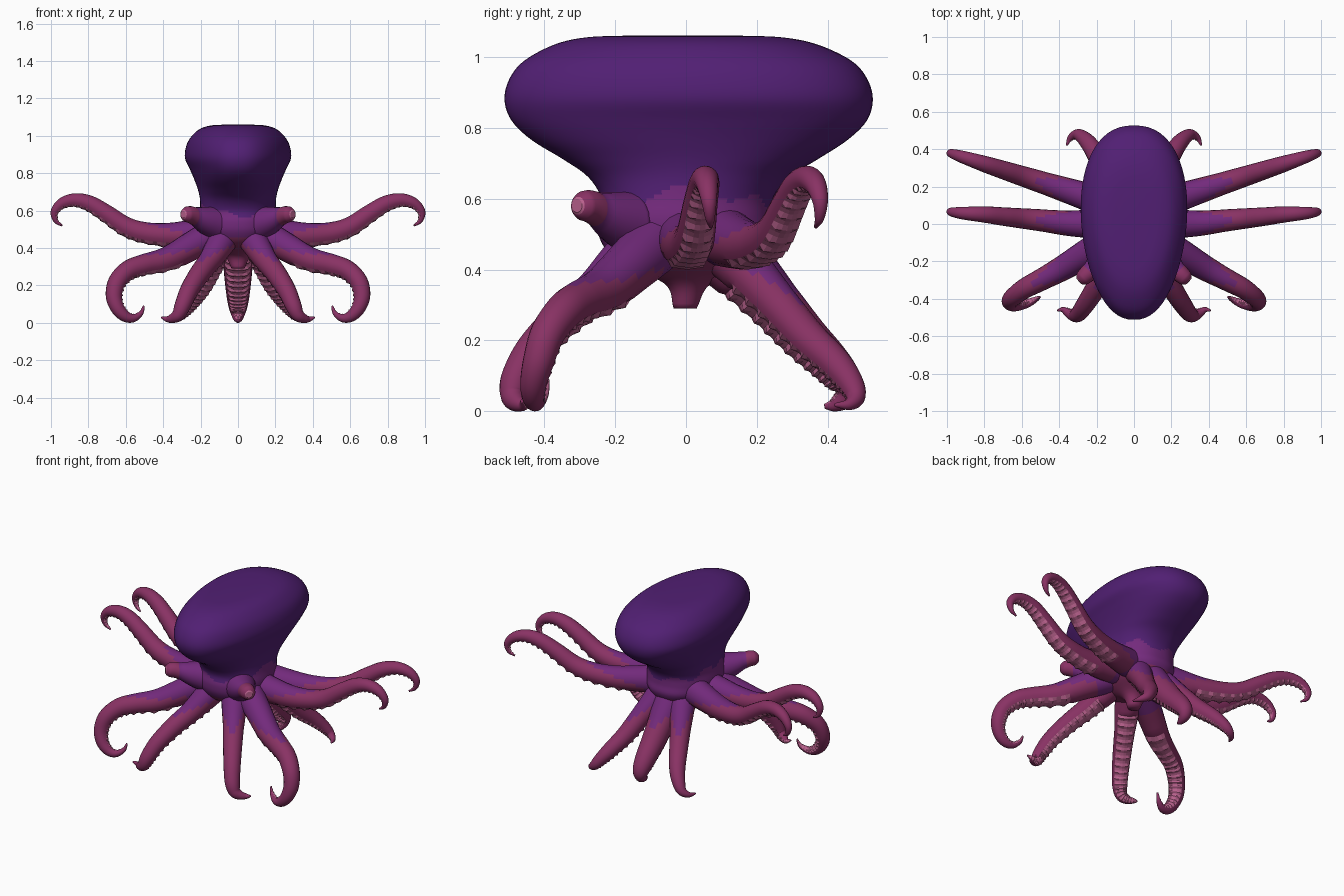
import bpy, bmesh, math
from mathutils import Vector

if "Cube" in bpy.data.objects:
    bpy.data.objects.remove(bpy.data.objects["Cube"])


def material(name, rgb):
    m = bpy.data.materials.new(name)
    lin = [((c / 255 + 0.055) / 1.055) ** 2.4 for c in rgb]
    m.diffuse_color = (*lin, 1)
    m.use_nodes = True
    m.node_tree.nodes["Principled BSDF"].inputs["Base Color"].default_value = m.diffuse_color
    return m


MATS = [material("dark purple", (81, 31, 115)),
        material("mid purple", (115, 42, 124)),
        material("arm pink", (137, 50, 100)),
        material("sucker pink", (186, 98, 142))]
DARK, MID, ARM, SUCKER = range(4)


def spline(pts, t):
    """Catmull-Rom point on a list of tuples, t in 0..1"""
    n = len(pts) - 1
    i = min(int(t * n), n - 1)
    u = t * n - i
    p1, p2 = Vector(pts[i]), Vector(pts[i + 1])
    p0 = Vector(pts[i - 1]) if i > 0 else p1 * 2 - p2
    p3 = Vector(pts[i + 2]) if i + 2 <= n else p2 * 2 - p1
    return 0.5 * (2 * p1 + (p2 - p0) * u + (2 * p0 - 5 * p1 + 4 * p2 - p3) * u * u
                  + (3 * p1 - p0 - 3 * p2 + p3) * u ** 3)


def ramp(table, t):
    for (a, ra), (b, rb) in zip(table, table[1:]):
        if t <= b:
            return ra + (rb - ra) * (t - a) / (b - a)
    return table[-1][1]


def loft(name, rings, rule):
    """Skin closed rings; rule(ring, side, centre) returns the material index"""
    bm = bmesh.new()
    vr = [[bm.verts.new(co) for co in r] for r in rings]
    k = len(rings[0])
    for i in range(len(vr) - 1):
        for j in range(k):
            q = (vr[i][j], vr[i][(j + 1) % k], vr[i + 1][(j + 1) % k], vr[i + 1][j])
            f = bm.faces.new(q)
            f.material_index = rule(i, j, f.calc_center_median())
            f.smooth = f.material_index != SUCKER
    for ring, i in ((vr[0], 0), (vr[-1], len(vr) - 1)):
        f = bm.faces.new(ring)
        f.material_index = rule(i, 0, f.calc_center_median())
        f.smooth = True
    bmesh.ops.recalc_face_normals(bm, faces=bm.faces)
    me = bpy.data.meshes.new(name)
    bm.to_mesh(me)
    bm.free()
    for m in MATS:
        me.materials.append(m)
    ob = bpy.data.objects.new(name, me)
    bpy.context.collection.objects.link(ob)
    return ob


# mantle and body: egg-shaped sections (z, front y, back y, half width, egg factor)
SECTIONS = [(1.06, -.16, .14, .07, .1), (1.055, -.28, .27, .145, .13),
            (1.035, -.37, .37, .205, .13), (.99, -.455, .465, .252, .13),
            (.94, -.497, .51, .276, .13), (.88, -.512, .527, .281, .13),
            (.82, -.492, .51, .255, .12), (.765, -.435, .455, .232, .1),
            (.71, -.345, .37, .213, .08), (.66, -.275, .29, .203, .05),
            (.60, -.24, .245, .203, 0), (.54, -.25, .24, .21, 0),
            (.48, -.24, .245, .2, 0), (.42, -.19, .20, .15, 0),
            (.36, -.06, .07, .07, 0), (.29, -.035, .03, .035, 0)]
SIDES, ROWS = 64, 75
rings = []
for i in range(ROWS + 1):
    z, yf, yb, rx, egg = [spline([(s[c], 0, 0) for s in SECTIONS], i / ROWS).x
                          for c in range(5)]
    ring = []
    for j in range(SIDES):
        a = 2 * math.pi * j / SIDES
        s, c = math.sin(a), math.cos(a)
        x = math.copysign(abs(c) ** .86, c)        # slightly squared ends
        ring.append((rx * x * (1 + egg * s), (yf + yb) / 2 + (yb - yf) / 2 * s, z))
    rings.append(ring)


def body_rule(i, j, c):
    a = math.atan2(c.y, c.x)
    edge = .575 + .05 * math.cos(a) ** 2 + .018 * math.sin(7 * abs(a) + 1)
    return DARK if c.z > edge else (MID if c.z > .45 else ARM)


loft("mantle_body", rings, body_rule)

# arms: centre lines for the +x side
SIDE_XZ = [(.08, .50), (.22, .48), (.36, .468), (.5, .48), (.6, .513), (.7, .58),
           (.79, .635), (.87, .655), (.94, .638), (.98, .593), (.973, .545), (.94, .52)]
side_y = [0, 0, .005, .02, .03, .04, .05, .055, .06, .065, .068, .07]
ARMS = {
    "front_arm": [(.05, -.08, .50), (.095, -.17, .42), (.145, -.25, .34), (.205, -.345, .262),
                  (.26, -.43, .175), (.295, -.478, .095), (.318, -.488, .045),
                  (.35, -.475, .024), (.38, -.458, .02), (.41, -.462, .03)],
    "front_side_arm": [(.10, -.07, .49), (.24, -.15, .415), (.38, -.235, .34),
                       (.5, -.30, .31), (.585, -.345, .28), (.645, -.39, .22),
                       (.663, -.415, .145), (.645, -.43, .08), (.605, -.43, .036),
                       (.56, -.42, .025), (.52, -.40, .05), (.503, -.39, .09)],
    "side_arm": [(x, y, z) for (x, z), y in zip(SIDE_XZ, side_y)],
    "rear_side_arm": [(x, .065 + .32 * x, z) for x, z in SIDE_XZ],
    "rear_arm": [(.05, .07, .50), (.09, .16, .41), (.14, .255, .305), (.185, .34, .21),
                 (.23, .415, .14), (.27, .46, .085), (.305, .478, .042),
                 (.34, .46, .02), (.36, .42, .018)],
}
RADIUS = [(0, .088), (.12, .074), (.25, .06), (.4, .052), (.55, .044), (.7, .033),
          (.85, .019), (1, .005)]
K, STEPS = 20, 72


def arm(name, pts, thick=1.0):
    down, rings = Vector((0, 0, -1)), []
    for i in range(STEPS + 1):
        t = i / STEPS
        p = spline(pts, t)
        tan = (spline(pts, min(1, t + .01)) - spline(pts, max(0, t - .01))).normalized()
        down = (down - tan * down.dot(tan)).normalized()
        side = tan.cross(down)
        r = ramp(RADIUS, t) * thick
        ring = []
        for j in range(K):
            a = 2 * math.pi * (j - K / 2) / K      # a = 0 is the sucker side
            k = 1.0
            if abs(a) < .9 and t > .15:            # ridged sucker rows
                k = (1.12 if abs(a) > .5 else 1.0) if i % 3 == 0 else .92
            v = p + (down * math.cos(a) + side * math.sin(a)) * r * k
            ring.append((v.x, v.y, max(v.z, 0)))
        rings.append(ring)

    def rule(i, j, c):
        a = abs(2 * math.pi * (j + .5 - K / 2) / K)
        if a < .94 and i > STEPS * .14:
            return SUCKER
        return MID if i < STEPS * (.06 + .13 * max(0, a - 1.2)) else ARM
    loft(name, rings, rule)


for sign, label in ((1, "right"), (-1, "left")):
    for part, pts in ARMS.items():
        arm(f"{part}_{label}", [(x * sign, y, z) for x, y, z in pts])
    # eye on a short bulging stalk, with a pale spot at the end
    eye_path = [(.13, -.16, .53), (.185, -.21, .548), (.23, -.25, .568),
                (.255, -.272, .578), (.275, -.29, .58), (.287, -.301, .58), (.294, -.307, .58)]
    eye_r = [(0, .09), (.17, .07), (.33, .05), (.5, .046), (.67, .042), (.84, .031), (1, .019)]
    axis = Vector((.74 * sign, -.67, .04)).normalized()
    u = axis.cross(Vector((0, 0, 1))).normalized()
    w = axis.cross(u)
    eye_rings = []
    for i in range(25):
        p = spline([(x * sign, y, z) for x, y, z in eye_path], i / 24)
        r = ramp(eye_r, i / 24)
        eye_rings.append([p + (u * math.cos(b) + w * math.sin(b)) * r
                          for b in (2 * math.pi * j / 20 for j in range(20))])
    loft(f"eye_{label}", eye_rings,
         lambda i, j, c: SUCKER if i >= 22 else (ARM if i > 8 else MID))

# single thick arm at the back centre
arm("back_centre_arm", [(0, .06, .50), (0, .15, .41), (0, .25, .30), (0, .33, .21),
                        (0, .40, .14), (0, .445, .085), (0, .45, .045),
                        (0, .42, .02), (0, .39, .014)], 1.3)
